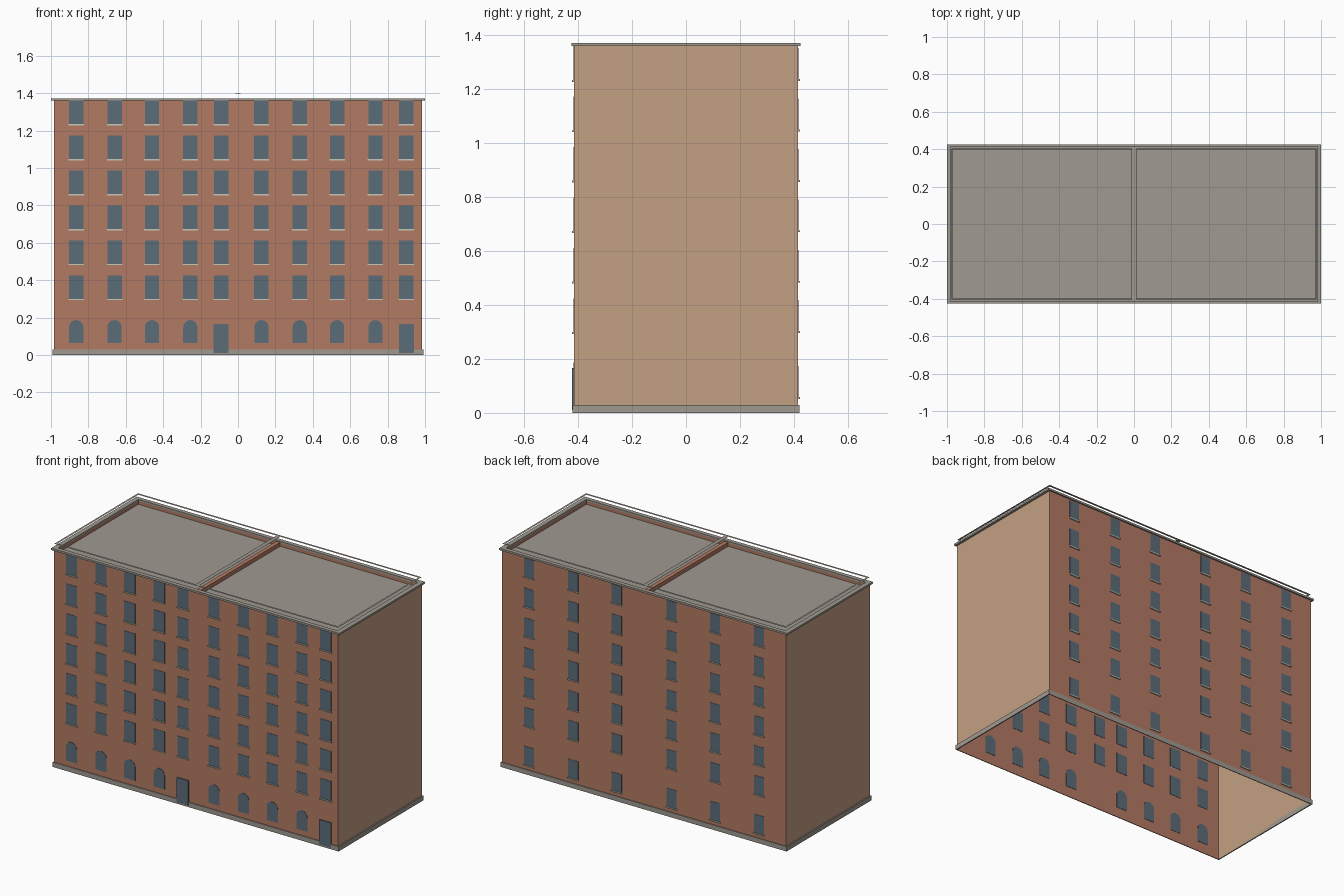
import bpy, bmesh, math

cube = bpy.data.objects.get("Cube")
if cube:
    bpy.data.objects.remove(cube, do_unlink=True)


def material(name, color):
    m = bpy.data.materials.new(name)
    m.use_nodes = True
    m.diffuse_color = (*color, 1)
    bsdf = next(n for n in m.node_tree.nodes if n.type == 'BSDF_PRINCIPLED')
    bsdf.inputs["Base Color"].default_value = (*color, 1)
    return m


BRICK = material("brick", (0.45, 0.195, 0.127))
TAN = material("tan render", (0.55, 0.35, 0.225))
STONE = material("grey stone", (0.35, 0.32, 0.28))
GLASS = material("slate glass", (0.105, 0.15, 0.19))
PALE = material("pale sill", (0.60, 0.58, 0.50))

W, D, TOP = 0.985, 0.415, 1.365   # half width, half depth, wall top
FLOOR = 1.34                      # sunken roof deck


def finish(name, bm, *mats):
    me = bpy.data.meshes.new(name)
    bm.to_mesh(me)
    bm.free()
    for m in mats:
        me.materials.append(m)
    ob = bpy.data.objects.new(name, me)
    bpy.context.collection.objects.link(ob)
    return ob


def add_box(bm, x0, x1, y0, y1, z0, z1):
    r = bmesh.ops.create_cube(bm, size=1)
    for v in r["verts"]:
        v.co.x = x1 if v.co.x > 0 else x0
        v.co.y = y1 if v.co.y > 0 else y0
        v.co.z = z1 if v.co.z > 0 else z0


def prism(bm, outline, y0, y1):
    """Extrude an (x, z) outline between two depths."""
    face = bm.faces.new([bm.verts.new((x, y0, z)) for x, z in outline])
    r = bmesh.ops.extrude_face_region(bm, geom=[face])
    for v in r["geom"]:
        if isinstance(v, bmesh.types.BMVert):
            v.co.y = y1
    bmesh.ops.recalc_face_normals(bm, faces=bm.faces)


def ring(name, ox, oy, ix, iy, z0, z1, mat):
    """Rectangular frame, flat when z0 equals z1."""
    bm = bmesh.new()
    loops = []
    for x, y, z in ((ox, oy, z0), (ox, oy, z1), (ix, iy, z1), (ix, iy, z0)):
        loops.append([bm.verts.new((sx * x, sy * y, z))
                      for sx, sy in ((-1, -1), (1, -1), (1, 1), (-1, 1))])
    pairs = [(0, 1), (1, 2), (2, 3), (3, 0)] if z1 > z0 else [(1, 2)]
    for a, b in pairs:
        for i in range(4):
            j = (i + 1) % 4
            bm.faces.new((loops[a][i], loops[a][j], loops[b][j], loops[b][i]))
    loose = [v for v in bm.verts if not v.link_faces]
    bmesh.ops.delete(bm, geom=loose, context='VERTS')
    return finish(name, bm, mat)


def shell(name, x, y, z0, z1, *mats):
    """Open-ended single-sheet walls; the second material goes on the ends."""
    bm = bmesh.new()
    add_box(bm, -x, x, -y, y, z0, z1)
    bm.normal_update()
    caps = [f for f in bm.faces if abs(f.normal.z) > 0.5]
    bmesh.ops.delete(bm, geom=caps, context='FACES_ONLY')
    for f in bm.faces:
        if abs(f.normal.x) > 0.5:
            f.material_index = len(mats) - 1
    return finish(name, bm, *mats)


# Walls, plinth, cornice
shell("outer_walls", W, D, 0, TOP, BRICK, TAN)
ring("plinth", W + 0.007, D + 0.005, W, D, 0, 0.03, STONE)
ring("cornice", 1.0, 0.424, 0.97, 0.398, 1.36, 1.372, STONE)

# Sunken roof deck with brick parapet and centre party wall
shell("parapet_inside", 0.972, 0.4, FLOOR, TOP, BRICK)
bm = bmesh.new()
bmesh.ops.create_grid(bm, x_segments=1, y_segments=1, size=1)
bmesh.ops.scale(bm, vec=(0.972, 0.4, 1), verts=bm.verts)
bmesh.ops.translate(bm, vec=(0, 0, FLOOR), verts=bm.verts)
finish("roof_deck", bm, STONE)
bm = bmesh.new()
add_box(bm, -0.013, 0.013, -0.4, 0.4, FLOOR, TOP)
finish("party_wall", bm, BRICK)

# Paper-thin coping above the parapets
ring("coping", W, D, 0.972, 0.4, 1.4, 1.4, STONE)
bm = bmesh.new()
add_box(bm, -0.013, 0.013, -0.4, 0.4, 1.399, 1.4)
finish("party_wall_coping", bm, STONE)

# Windows, sills and doors
front_x = [-0.865, -0.66, -0.46, -0.255, -0.09, 0.125, 0.33, 0.53, 0.735, 0.9]
door_x = (-0.09, 0.9)
back_x = [s * x for s in (-1, 1) for x in (0.19, 0.492, 0.798)]
row_z = [0.3 + 0.187 * i for i in range(6)]
T = 0.002
glass, sills, doors, arches = (bmesh.new() for _ in range(4))


def window(x, z, w, h, side):
    y = side * D
    add_box(glass, x - w / 2, x + w / 2, y - T, y + T, z, z + h)
    ys = sorted((y, y + side * 0.007))
    add_box(sills, x - w / 2 - 0.003, x + w / 2 + 0.003, *ys, z - 0.007, z)


for x in front_x:
    for z in row_z:
        window(x, z, 0.077, 0.125, -1)
    if x in door_x:
        add_box(doors, x - 0.04, x + 0.04, -D - 0.008, -D - 0.001, 0.01, 0.166)
    else:
        r = 0.038
        outline = [(x - r, 0.064), (x + r, 0.064)]
        outline += [(x + r * math.cos(a), 0.149 + r * math.sin(a))
                    for a in (math.pi * i / 10 for i in range(11))]
        prism(arches, outline, -D - T, -D + T)

for x in back_x:
    for z in [0.056] + row_z:
        window(x, z + 0.003, 0.07, 0.115, 1)

finish("windows", glass, GLASS)
finish("window_sills", sills, PALE)
finish("doors", doors, GLASS)
finish("arched_windows", arches, GLASS)
